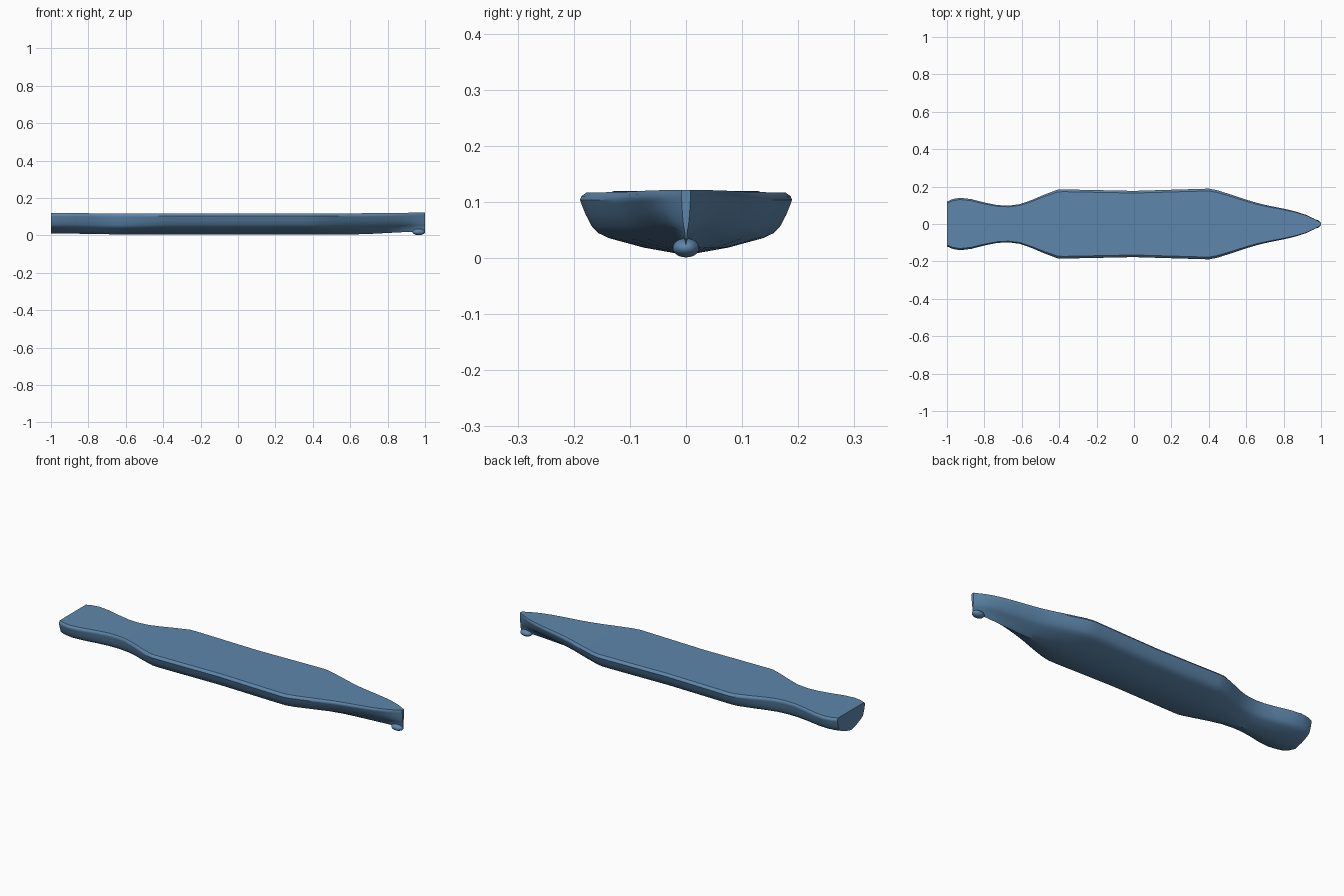
import bpy
import bmesh
from math import radians

cube = bpy.data.objects.get("Cube")
if cube:
    bpy.data.objects.remove(cube)

# One blue paint for everything
blue = bpy.data.materials.new("steel_blue")
blue.use_nodes = True
colour = (0.11, 0.24, 0.41, 1)
blue.diffuse_color = colour
blue.node_tree.nodes["Principled BSDF"].inputs["Base Color"].default_value = colour

# Hull stations from stern to bow: position, half width
stations = [(-1, .12), (-.97, .133), (-.93, .14), (-.87, .133), (-.8, .115),
            (-.73, .101), (-.67, .098), (-.61, .106), (-.55, .127), (-.48, .157),
            (-.41, .183), (-.38, .185), (0, .177), (.36, .188), (.4, .189),
            (.44, .182), (.52, .157), (.6, .13), (.66, .112), (.72, .098),
            (.8, .082), (.86, .068), (.92, .049), (.96, .03), (1, .008)]

# Half section: full and sharp width fractions, height fraction from keel to deck
section = [(0, 0, 0), (.4, .12, .12), (.73, .3, .27), (.83, .48, .35),
           (.89, .66, .45), (.95, .84, .65), (.99, .97, .83), (1, 1, .88),
           (.985, .99, .94), (.935, .93, 1)]


def blend(a, b, t):
    return a + (b - a) * t


def ramp(x, start, end):
    t = min(max((x - start) / (end - start), 0), 1)
    return t * t * (3 - 2 * t)


def finish(name, bm):
    bmesh.ops.recalc_face_normals(bm, faces=bm.faces)
    mesh = bpy.data.meshes.new(name)
    bm.to_mesh(mesh)
    bm.free()
    mesh.materials.append(blue)
    obj = bpy.data.objects.new(name, mesh)
    bpy.context.collection.objects.link(obj)
    bpy.ops.object.select_all(action="DESELECT")
    obj.select_set(True)
    bpy.context.view_layer.objects.active = obj
    bpy.ops.object.shade_smooth_by_angle(angle=radians(35))


# Hull: mirrored sections lofted along the length, sharpening to the bow
bm = bmesh.new()
rings = []
for x, width in stations:
    bow, stern = ramp(x, .35, .95), ramp(-x, .6, 1)
    keel = .005 + .005 * stern + .015 * ramp(x, .6, 1)
    deck = .117 + .002 * stern + .004 * ramp(x, .5, 1)
    half = [(width * blend(full, sharp, bow), blend(keel, deck, h))
            for full, sharp, h in section]
    outline = half + [(-y, z) for y, z in reversed(half[1:])]
    rings.append([bm.verts.new((x, y, z)) for y, z in outline])
for a, b in zip(rings, rings[1:]):
    for i in range(len(a)):
        j = (i + 1) % len(a)
        bm.faces.new((a[i], a[j], b[j], b[i]))
bm.faces.new(rings[0])
bm.faces.new(rings[-1])
finish("hull", bm)

# Rounded bulb under the bow
bm = bmesh.new()
bmesh.ops.create_uvsphere(bm, u_segments=24, v_segments=14, radius=1)
for v in bm.verts:
    v.co.x = .966 + .034 * v.co.x
    v.co.y *= .024
    v.co.z = .018 + .017 * v.co.z
finish("bow_bulb", bm)
